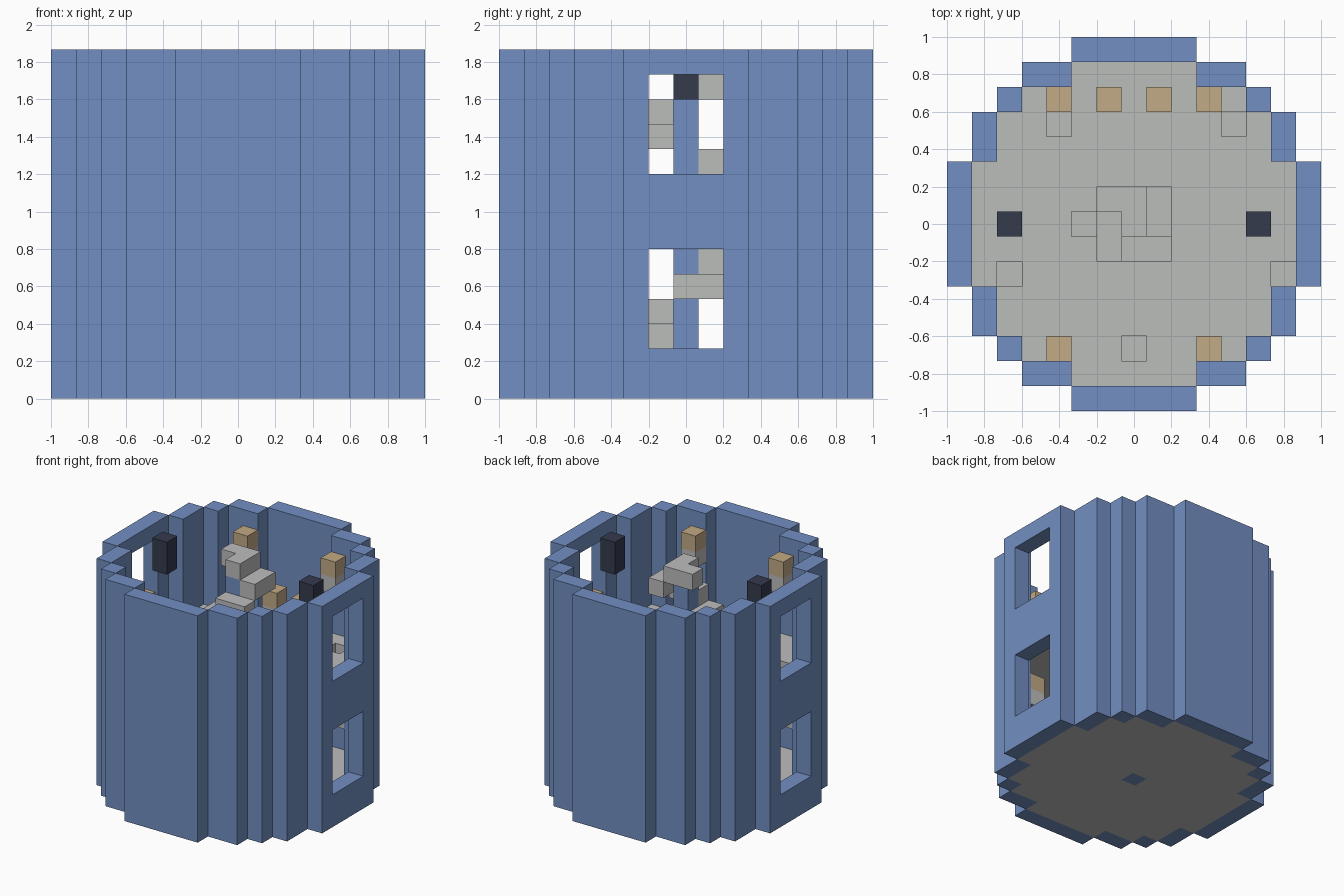
import bpy, bmesh
from mathutils import Vector

U = 2 / 15          # edge of one building block
TOP = 14            # tower height in blocks
UPPER = 7           # layer of the upper floor

cube = bpy.data.objects.get("Cube")
if cube:
    bpy.data.objects.remove(cube, do_unlink=True)


def material(name, rgb):
    m = bpy.data.materials.new(name)
    m.use_nodes = True
    m.diffuse_color = (*rgb, 1)
    m.node_tree.nodes["Principled BSDF"].inputs["Base Color"].default_value = (*rgb, 1)
    return m


BLUE = material("blue stone", (0.17, 0.275, 0.54))
GREY = material("pale grey stone", (0.50, 0.51, 0.50))
TAN = material("tan wood", (0.54, 0.40, 0.235))
DARK = material("dark iron", (0.036, 0.044, 0.074))

AXES = [Vector(v) for v in ((1, 0, 0), (0, 1, 0), (0, 0, 1))]


def blocks(name, cells, mat):
    """Join a set of grid cells into one shell that has only outer faces."""
    cells = set(cells)
    bm = bmesh.new()
    for cell in cells:
        centre = Vector(cell) + Vector((0, 0, 0.5))
        for a in range(3):
            for s in (-1, 1):
                n = AXES[a] * s
                if tuple(int(c + d) for c, d in zip(cell, n)) in cells:
                    continue
                p, q = AXES[(a + 1) % 3] / 2, AXES[(a + 2) % 3] * s / 2
                mid = centre + n / 2
                bm.faces.new([bm.verts.new((mid + v) * U)
                              for v in (-p - q, p - q, p + q, q - p)])
    bmesh.ops.remove_doubles(bm, verts=bm.verts, dist=U / 100)
    bmesh.ops.dissolve_limit(bm, angle_limit=0.01, verts=bm.verts, edges=bm.edges)
    mesh = bpy.data.meshes.new(name)
    bm.to_mesh(mesh)
    bm.free()
    mesh.materials.append(mat)
    obj = bpy.data.objects.new(name, mesh)
    bpy.context.collection.objects.link(obj)
    return obj


# Round plan: ring of wall columns, mirrored from one quarter
quarter = [(7, 0), (7, 1), (7, 2), (6, 3), (6, 4), (5, 5),
           (4, 6), (3, 6), (2, 7), (1, 7), (0, 7)]
ring = {(x * sx, y * sy) for x, y in quarter for sx in (-1, 1) for sy in (-1, 1)}
reach = {y: max(x for x, yy in ring if yy == y) for y in range(-7, 8)}
inner = {y: min(x for x, yy in ring if yy == y and x > 0) for y in range(-6, 7)}
inside = {(x, y) for y in inner for x in range(1 - inner[y], inner[y])}


def is_window(x, y, z):
    return abs(x) == 7 and abs(y) < 2 and (2 <= z <= 5 or 9 <= z <= 12)


blocks("tower_wall", [(x, y, z) for x, y in ring for z in range(TOP)
                      if not is_window(x, y, z)], BLUE)

# Floors: solid below, upper one with a stairwell and missing slabs
blocks("lower_floor", [(x, y, 0) for x, y in inside if (x, y) != (0, 0)], GREY)
gaps = {(-3, 4), (4, 4), (-5, -2), (6, -2), (0, -5), (-2, 0)}
blocks("upper_floor", [(x, y, UPPER) for x, y in inside
                       if max(abs(x), abs(y)) > 1 and (x, y) not in gaps], GREY)

# Central post and spiral stair of two-block steps
blocks("stair_post", [(0, 0, z) for z in range(TOP - 1)], BLUE)
turn = [[(-1, 1), (0, 1)], [(-1, 0), (-1, -1)],
        [(0, -1), (1, -1)], [(1, 0), (1, 1)]]
for z in range(1, TOP):
    step = turn[(z - 1) % 4] + ([(0, 0)] if z == TOP - 1 else [])
    blocks(f"stair_step_{z}", [(x, y, z) for x, y in step], GREY)


# Wall torches and standing posts: tan head on a grey base
def torch(name, x, y, z):
    blocks(name + "_base", [(x, y, z)], GREY)
    blocks(name + "_head", [(x, y, z + 1)], TAN)


for sx, side in ((-1, "right"), (1, "left")):
    for sy, end in ((-1, "front"), (1, "back")):
        torch(f"upper_torch_{end}_{side}", 3 * sx, 5 * sy, 11)
        torch(f"lower_torch_{end}_{side}", 5 * sx, 3 * sy, 4)
    torch(f"standing_post_{side}", sx, 5, UPPER + 1)
    # Dark lamps by the upper windows
    blocks(f"lamp_{side}", [(5 * sx, 0, 12), (5 * sx, 0, 13)], DARK)
